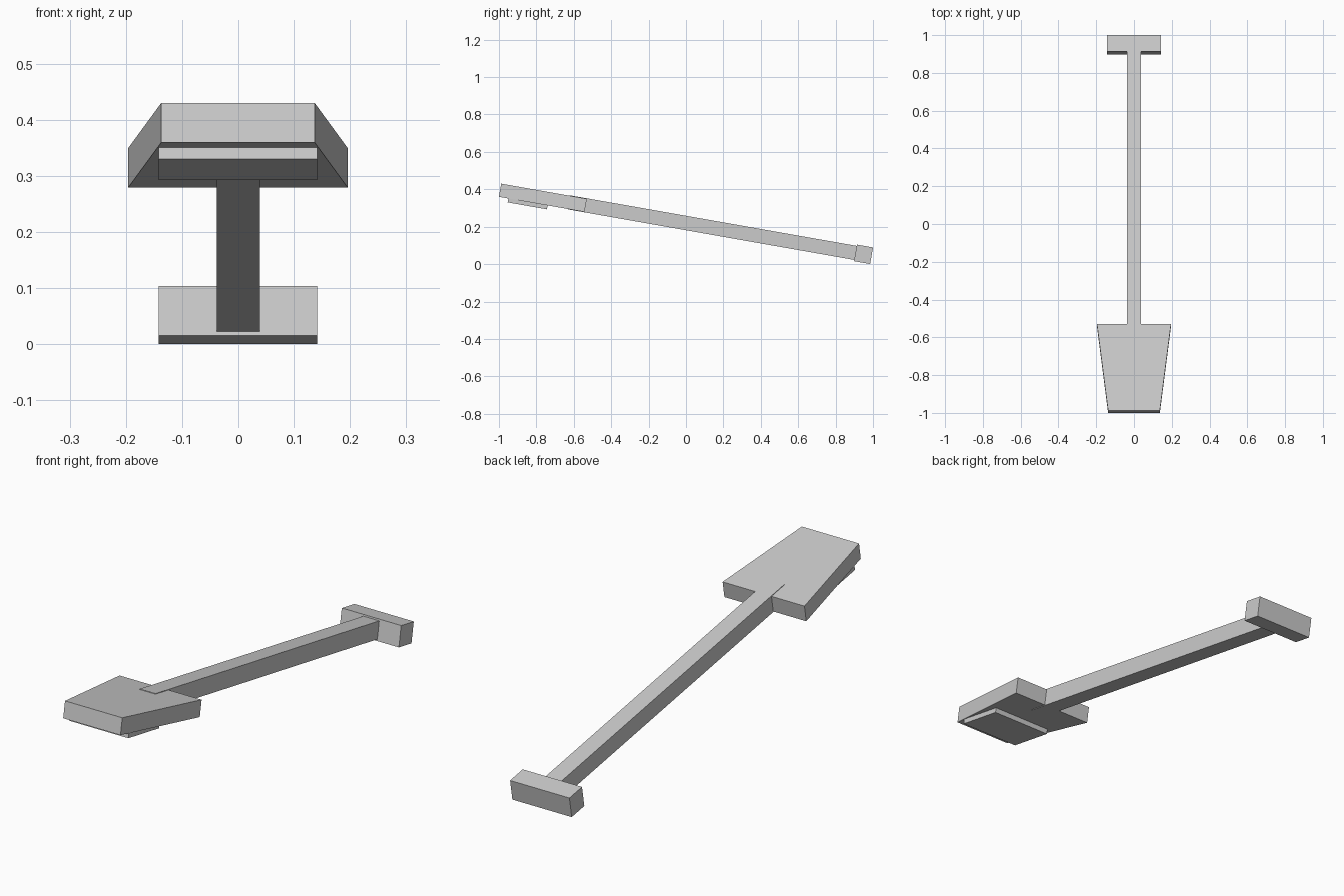
import bpy
import bmesh
import math
from mathutils import Matrix

cube = bpy.data.objects.get("Cube")
if cube:
    bpy.data.objects.remove(cube, do_unlink=True)

# One plain grey for the whole shovel
grey = bpy.data.materials.new("light_grey")
grey.use_nodes = True
colour = (0.6, 0.6, 0.6, 1)
grey.diffuse_color = colour
grey.node_tree.nodes["Principled BSDF"].inputs["Base Color"].default_value = colour

# The shovel is laid out flat along y, then tilted so the blade end rises
TILT = Matrix.Rotation(math.radians(-10), 4, 'X')
AXIS_HEIGHT = 0.2165


def block(name, front_half, back_half, front, back, bottom, top):
    """Flat-sided block whose half width may differ at front and back."""
    bm = bmesh.new()
    bmesh.ops.create_cube(bm, size=2)
    for v in bm.verts:
        at_front = v.co.y < 0
        v.co.x *= front_half if at_front else back_half
        v.co.y = front if at_front else back
        v.co.z = AXIS_HEIGHT + (top if v.co.z > 0 else bottom)
    bm.transform(TILT)
    mesh = bpy.data.meshes.new(name)
    bm.to_mesh(mesh)
    bm.free()
    mesh.materials.append(grey)
    obj = bpy.data.objects.new(name, mesh)
    bpy.context.collection.objects.link(obj)
    return obj


# Tapered blade, wider where it meets the handle
block("blade", 0.137, 0.196, -1.0475, -0.583, -0.0357, 0.0357)
# Raised plate under the blade tip
block("blade_underplate", 0.142, 0.142, -0.996, -0.783, -0.057, -0.02)
# Square handle, slightly proud of the blade on both sides
block("handle", 0.038, 0.038, -0.673, 0.89, -0.038, 0.038)
# Cross grip
block("grip", 0.142, 0.142, 0.882, 0.9695, -0.045, 0.045)
